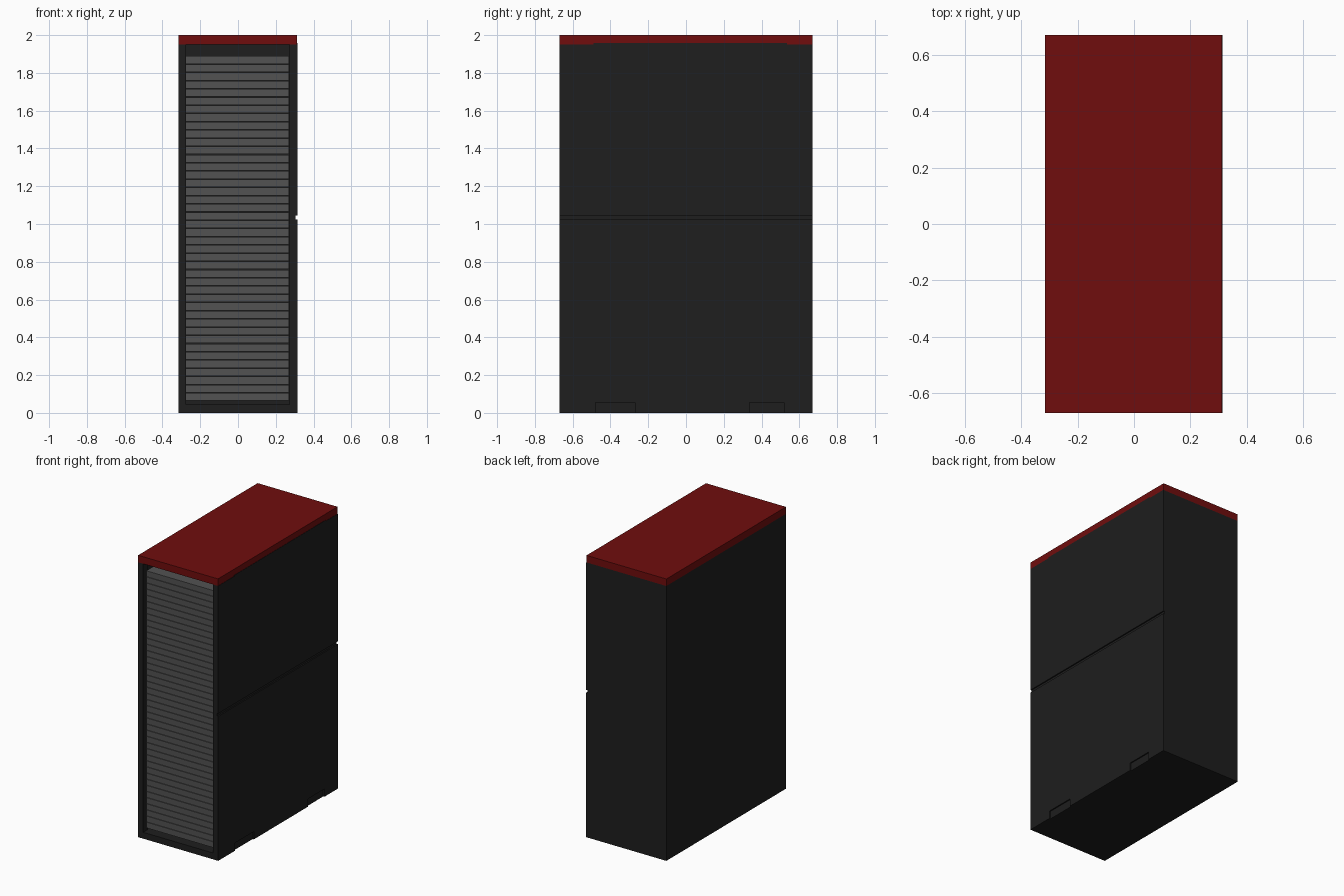
import bpy, bmesh

if "Cube" in bpy.data.objects:
    bpy.data.objects.remove(bpy.data.objects["Cube"])


def material(name, rgb):
    m = bpy.data.materials.new(name)
    m.diffuse_color = (*rgb, 1)
    m.use_nodes = True
    m.node_tree.nodes["Principled BSDF"].inputs["Base Color"].default_value = m.diffuse_color
    return m


DARK = material("dark_paint", (0.013, 0.013, 0.013))
RED = material("red_paint", (0.16, 0.004, 0.004))
GREY = material("unit_grey", (0.085, 0.085, 0.085))


def finish(name, bm, mat):
    me = bpy.data.meshes.new(name)
    bmesh.ops.recalc_face_normals(bm, faces=bm.faces)
    bm.to_mesh(me)
    bm.free()
    me.materials.append(mat)
    ob = bpy.data.objects.new(name, me)
    bpy.context.collection.objects.link(ob)
    return ob


def box(name, x, y, z, mat):
    bm = bmesh.new()
    bmesh.ops.create_cube(bm, size=1)
    for v in bm.verts:
        v.co = [r[0] + (c + 0.5) * (r[1] - r[0]) for c, r in zip(v.co, (x, y, z))]
    return finish(name, bm, mat)


def side_plate(name, outline, x0, x1):
    """Extrude a (y, z) outline from x0 to x1."""
    bm = bmesh.new()
    face = bm.faces.new([bm.verts.new((x0, y, z)) for y, z in outline])
    new = bmesh.ops.extrude_face_region(bm, geom=[face])["geom"]
    bmesh.ops.translate(bm, vec=(x1 - x0, 0, 0),
                        verts=[g for g in new if isinstance(g, bmesh.types.BMVert)])
    return finish(name, bm, DARK)


XL, XR, Y = -0.315, 0.312, 0.67
XI = 0.305            # inner face behind the right side panels
BASE, TOP = 0.045, 1.95

# Cap and base
box("top_cap", (XL, XR), (-Y, Y), (TOP, 2.0), RED)
box("base", (XL, XI), (-Y, Y), (0, BASE), DARK)

# Frame posts, closed left side, inner right wall and back
for end, y in (("front", (-Y, -Y + 0.05)), ("back", (Y - 0.05, Y))):
    box(end + "_left_post", (XL, -0.275), y, (BASE, TOP), DARK)
    box(end + "_right_post", (0.272, XI), y, (BASE, TOP), DARK)
box("left_side_panel", (XL, XL + 0.01), (-Y + 0.05, Y - 0.05), (BASE, TOP), DARK)
box("right_inner_wall", (XI - 0.01, XI), (-Y + 0.05, Y - 0.05), (BASE, TOP), DARK)
box("back_panel", (-0.275, 0.272), (Y - 0.01, Y), (BASE, TOP), DARK)

# Right side panels: tab along the top edge, two notches along the bottom edge
side_plate("upper_right_panel",
           [(-Y, 1.045), (Y, 1.045), (Y, TOP), (0.535, TOP), (0.535, 1.957),
            (-0.49, 1.957), (-0.49, TOP), (-Y, TOP)], XI, XR + 0.002)
lower = [(-Y, 0)]
for a, b in ((-0.48, -0.27), (0.335, 0.52)):
    lower += [(a, 0), (a, 0.055), (b, 0.055), (b, 0)]
side_plate("lower_right_panel", lower + [(Y, 0), (Y, 1.025), (-Y, 1.025)], XI, XR + 0.002)

# Stack of 42 rack units
Z0, PITCH, GAP = 0.063, 0.0435, 0.003
for i in range(42):
    z = Z0 + i * PITCH
    box(f"rack_unit_{i + 1:02d}", (-0.274, 0.271), (-0.637, 0.4),
        (z + GAP / 2, z + PITCH - GAP / 2), GREY)
